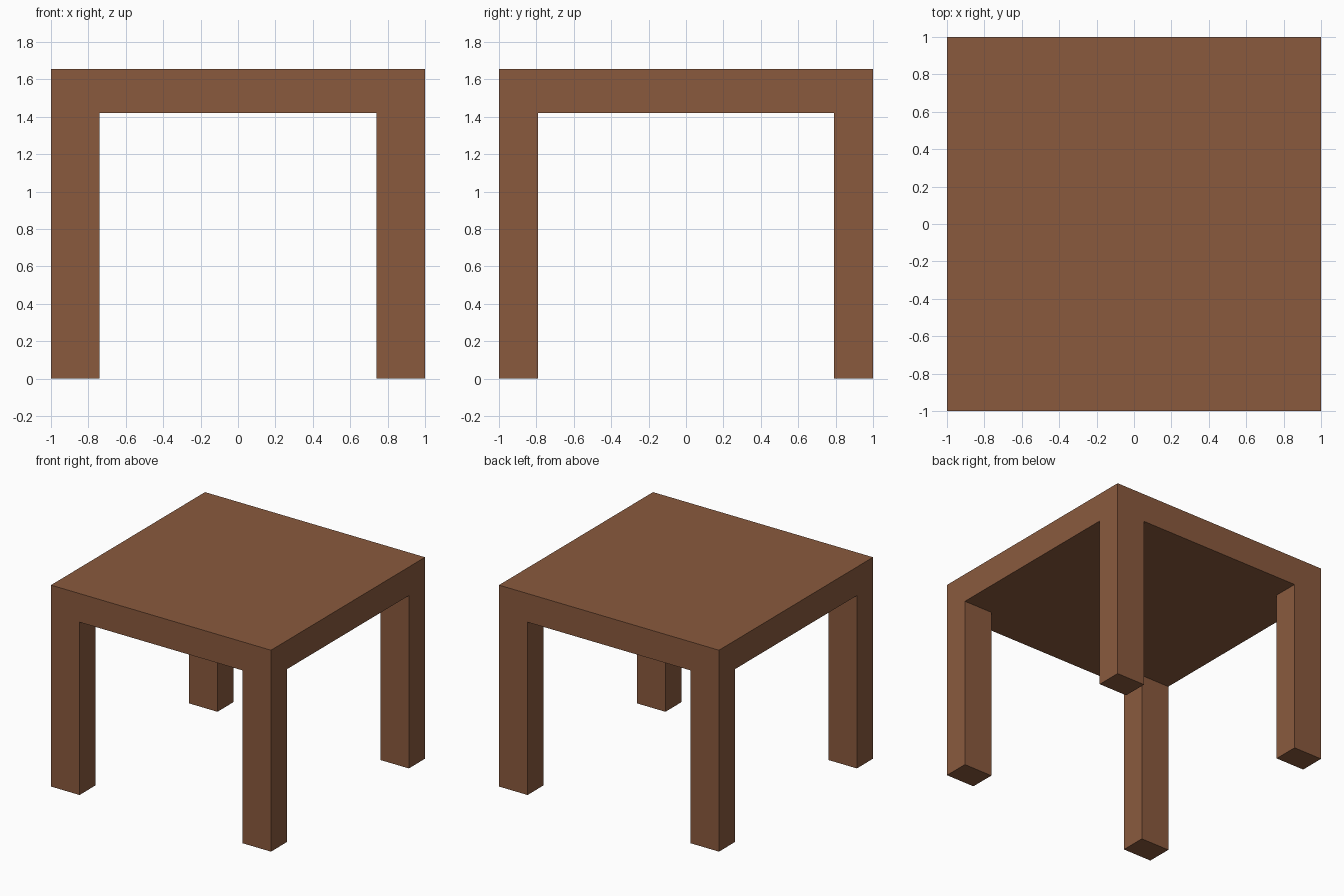
import bpy
import bmesh
from mathutils import Vector

if "Cube" in bpy.data.objects:
    bpy.data.objects.remove(bpy.data.objects["Cube"])

TOP_Z, UNDER_Z = 1.655, 1.42
LEG_X, LEG_Y = 0.26, 0.21

wood = bpy.data.materials.new("brown_wood")
wood.diffuse_color = (0.254, 0.102, 0.048, 1.0)
wood.use_nodes = True
wood.node_tree.nodes["Principled BSDF"].inputs["Base Color"].default_value = wood.diffuse_color


def box(name, low, high):
    """Axis-aligned box between two opposite corners."""
    low, high = Vector(low), Vector(high)
    bm = bmesh.new()
    bmesh.ops.create_cube(bm, size=1.0)
    bmesh.ops.scale(bm, vec=high - low, verts=bm.verts)
    bmesh.ops.translate(bm, vec=(low + high) / 2, verts=bm.verts)
    mesh = bpy.data.meshes.new(name)
    bm.to_mesh(mesh)
    bm.free()
    mesh.materials.append(wood)
    obj = bpy.data.objects.new(name, mesh)
    bpy.context.collection.objects.link(obj)
    return obj


# Thick square slab
box("table_top", (-1, -1, UNDER_Z), (1, 1, TOP_Z))

# Corner leg, mirrored to all four corners flush with the slab edges
legs = box("legs", (1 - LEG_X, -1, 0), (1, -1 + LEG_Y, UNDER_Z))
mirror = legs.modifiers.new("four_corners", 'MIRROR')
mirror.use_axis = (True, True, False)
